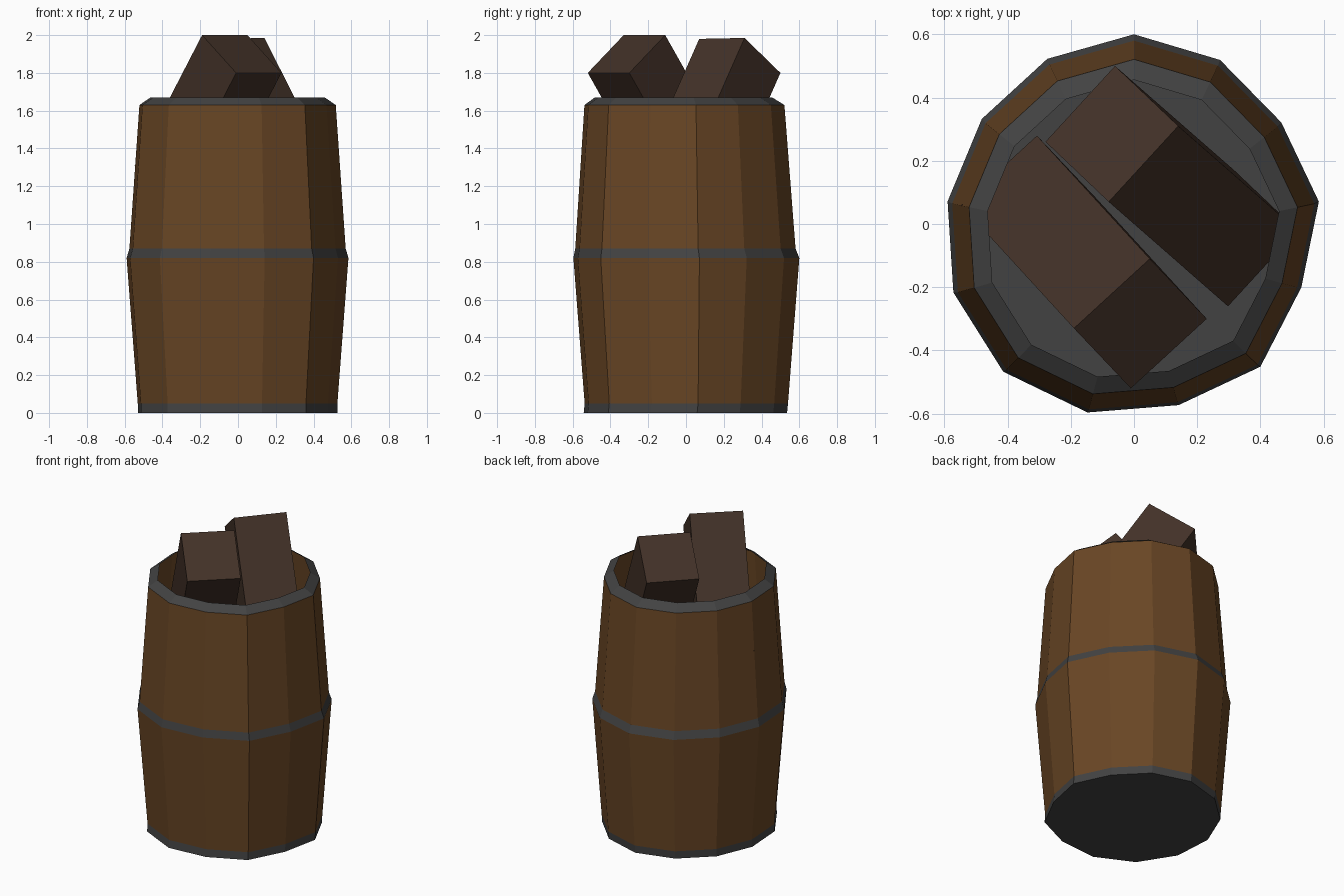
import bpy
import bmesh
import math
from mathutils import Vector

cube = bpy.data.objects.get("Cube")
if cube:
    bpy.data.objects.remove(cube)


def material(name, rgb):
    m = bpy.data.materials.new(name)
    m.use_nodes = True
    m.diffuse_color = (*rgb, 1)
    m.node_tree.nodes["Principled BSDF"].inputs["Base Color"].default_value = (*rgb, 1)
    return m


barrel_wood = material("barrel wood", (0.14, 0.061, 0.018))
iron = material("dark iron", (0.055, 0.055, 0.055))
log_wood = material("dark log wood", (0.055, 0.031, 0.021))


def finish(name, bm, materials):
    mesh = bpy.data.meshes.new(name)
    bm.to_mesh(mesh)
    bm.free()
    for m in materials:
        mesh.materials.append(m)
    obj = bpy.data.objects.new(name, mesh)
    bpy.context.collection.objects.link(obj)
    return obj


# Barrel: uneven thirteen-sided shell, open at the top
RADII = [0.6, 0.586, 0.566, 0.589, 0.566, 0.603, 0.59,
         0.614, 0.624, 0.611, 0.594, 0.585, 0.59]
# Each level: height, scale, y shift, material of the strip above it
LEVELS = [(0, 0.9, -0.005, 1), (0.05, 0.9, 0, 0), (0.82, 1, 0, 1),
          (0.87, 0.975, -0.005, 0), (1.63, 0.885, -0.01, 1), (1.67, 0.785, -0.015, 1)]

bm = bmesh.new()
rings = []
for z, scale, shift, _ in LEVELS:
    ring = []
    for i, radius in enumerate(RADII):
        angle = math.pi / 2 - math.tau * i / len(RADII)
        ring.append(bm.verts.new((radius * scale * math.cos(angle),
                                  radius * scale * math.sin(angle) + shift, z)))
    rings.append(ring)
bm.faces.new(rings[0]).material_index = 1
for low, high, level in zip(rings, rings[1:], LEVELS):
    for i in range(len(low)):
        j = (i + 1) % len(low)
        bm.faces.new((low[j], low[i], high[i], high[j])).material_index = level[3]
finish("barrel", bm, [barrel_wood, iron])


# Logs: square beams leaning in the barrel, given by a corner and two end edges
def log(name, corner, across, down, length):
    corner, across, down = Vector(corner), Vector(across), Vector(down)
    along = across.cross(down).normalized() * length
    if along.z > 0:
        along.negate()
    middle = corner + (across + down + along) / 2
    bm = bmesh.new()
    bmesh.ops.create_cube(bm, size=1)
    for v in bm.verts:
        v.co = middle + across * v.co.x + down * v.co.y + along * v.co.z
    bmesh.ops.recalc_face_normals(bm, faces=bm.faces)
    finish(name, bm, [log_wood])


log("front_log", (0.05, -0.11, 2), (-0.24, -0.22, 0), (0.18, -0.19, -0.2), 0.87)
log("back_log", (0.14, 0.31, 1.985), (-0.22, -0.24, -0.005), (-0.2, 0.19, -0.185), 0.9)
